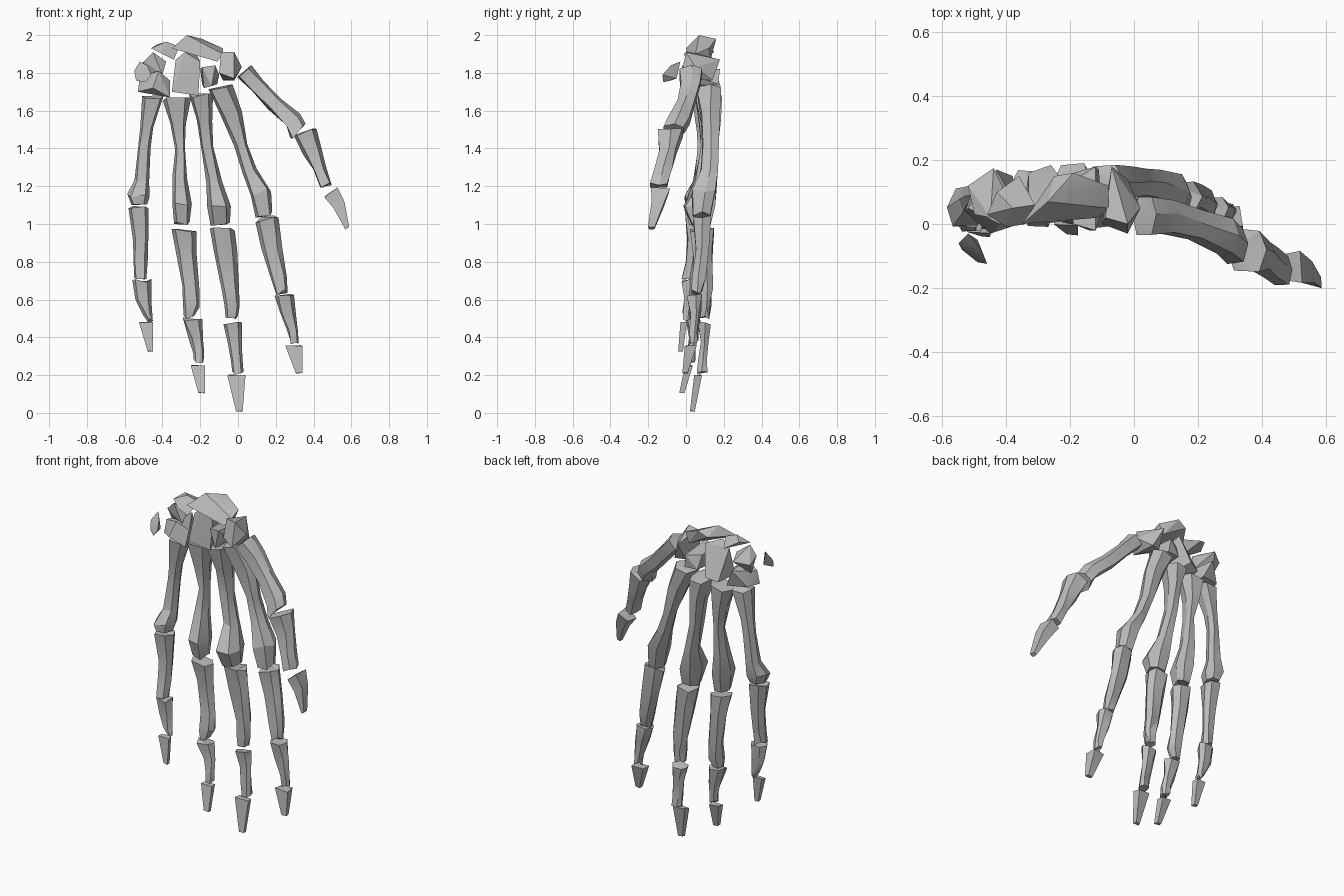
import bpy, bmesh, math, random
from mathutils import Vector

random.seed(4)
if "Cube" in bpy.data.objects:
    bpy.data.objects.remove(bpy.data.objects["Cube"], do_unlink=True)

mat = bpy.data.materials.new("bone_grey")
mat.use_nodes = True
GREY = (0.5, 0.5, 0.5, 1)
mat.diffuse_color = GREY
mat.node_tree.nodes["Principled BSDF"].inputs["Base Color"].default_value = GREY

# Cross-sections, as (across, depth); depth -1 is the palm side
HEX = [(-.7, -1), (.6, -1), (1, .1), (.6, 1), (-.5, 1), (-1, 0)]
QUAD = [(-1, -.8), (1, -1), (.8, 1), (-.8, .8)]


def finish(name, bm):
    bmesh.ops.recalc_face_normals(bm, faces=bm.faces)
    me = bpy.data.meshes.new(name)
    bm.to_mesh(me)
    bm.free()
    me.materials.append(mat)
    ob = bpy.data.objects.new(name, me)
    bpy.context.collection.objects.link(ob)
    bpy.ops.object.select_all(action='DESELECT')
    ob.select_set(True)
    bpy.context.view_layer.objects.active = ob
    bpy.ops.object.shade_smooth_by_angle(angle=math.radians(22))


def bone(name, *rows, tilt=0, section=HEX, jitter=.006):
    """Loft through rows of (x min, x max, y min, y max, z); tilt turns each row about y."""
    bm = bmesh.new()
    c, s = math.cos(math.radians(tilt)), math.sin(math.radians(tilt))
    rings = []
    for x0, x1, y0, y1, z in rows:
        w, d = (x1 - x0) / 2, (y1 - y0) / 2
        ring = []
        for u, v in section:
            j = [random.uniform(-jitter, jitter) for _ in range(3)]
            ring.append(bm.verts.new(((x0 + x1) / 2 + u * w * c + j[0] * .5,
                                      (y0 + y1) / 2 + v * d + j[1],
                                      z + u * w * s + j[2] * 2)))
        rings.append(ring)
    n = len(section)
    for a, b in zip(rings, rings[1:]):
        for i in range(n):
            bm.faces.new((a[i], a[(i + 1) % n], b[(i + 1) % n], b[i]))
    bm.faces.new(rings[0])
    bm.faces.new(rings[-1])
    bmesh.ops.triangulate(bm, faces=bm.faces)
    finish(name, bm)


def carpal(name, *points):
    """Chunky wrist bone: the hull of a few corners."""
    bm = bmesh.new()
    for p in points:
        bm.verts.new(p)
    bmesh.ops.convex_hull(bm, input=bm.verts)
    bmesh.ops.delete(bm, geom=[v for v in bm.verts if not v.link_faces], context='VERTS')
    finish(name, bm)


# Palm bones
bone("index_metacarpal", (-.16, -.03, .06, .185, 1.72), (-.09, .02, .08, .18, 1.58),
     (-.02, .05, .09, .17, 1.42), (.02, .10, .08, .165, 1.29),
     (.065, .175, .03, .15, 1.17), (.095, .185, .04, .13, 1.05), tilt=12)
bone("middle_metacarpal", (-.26, -.13, .05, .185, 1.68), (-.22, -.135, .08, .18, 1.55),
     (-.195, -.13, .09, .165, 1.40), (-.165, -.085, .07, .16, 1.23),
     (-.16, -.04, -.01, .15, 1.09), (-.145, -.04, .03, .13, 1.0))
bone("ring_metacarpal", (-.40, -.25, .05, .165, 1.66), (-.36, -.275, .07, .16, 1.53),
     (-.33, -.28, .08, .145, 1.40), (-.345, -.27, .05, .14, 1.24),
     (-.35, -.245, -.01, .13, 1.10), (-.335, -.255, .02, .11, 1.0))
bone("little_metacarpal", (-.51, -.39, .03, .14, 1.67), (-.515, -.45, .06, .13, 1.50),
     (-.53, -.465, .06, .125, 1.40), (-.55, -.47, .04, .12, 1.23),
     (-.585, -.47, -.01, .11, 1.15), (-.565, -.48, 0, .09, 1.10))

# First finger bones
bone("index_proximal", (.09, .215, .04, .13, 1.03), (.125, .235, .05, .12, .87),
     (.17, .26, .03, .10, .72), (.20, .265, .03, .08, .64), tilt=10)
bone("middle_proximal", (-.15, -.015, .05, .145, .97), (-.125, -.005, .07, .14, .85),
     (-.085, .005, .08, .14, .66), (-.07, .01, .07, .13, .57), (-.065, 0, .08, .125, .505))
bone("ring_proximal", (-.35, -.22, .02, .115, .97), (-.325, -.22, .04, .11, .84),
     (-.295, -.205, .04, .10, .66), (-.29, -.2, .02, .09, .57), (-.285, -.23, .03, .08, .51))
bone("little_proximal", (-.58, -.47, -.005, .09, 1.09), (-.555, -.475, .01, .07, .92),
     (-.555, -.48, 0, .06, .81), (-.55, -.485, -.02, .045, .715))

# Middle finger bones
bone("index_intermediate", (.195, .295, .01, .085, .625), (.22, .305, .02, .075, .53),
     (.26, .32, .02, .06, .43), (.275, .32, .02, .065, .375))
bone("middle_intermediate", (-.08, .02, .06, .13, .475), (-.05, .02, .075, .12, .37),
     (-.035, .025, .07, .105, .28), (-.03, .03, .06, .11, .21))
bone("ring_intermediate", (-.295, -.19, .005, .075, .495), (-.255, -.185, .02, .065, .39),
     (-.235, -.18, .01, .05, .32), (-.235, -.18, 0, .05, .275))
bone("little_intermediate", (-.56, -.46, -.02, .05, .70), (-.54, -.46, -.005, .04, .61),
     (-.505, -.455, -.015, .03, .53), (-.48, -.45, -.02, .02, .495))

# Finger tips
for name, top, tip in [
        ("index_tip", (.25, .34, -.005, .055, .355), (.305, .34, -.02, .01, .21)),
        ("middle_tip", (-.055, .04, .045, .085, .20), (-.01, .025, .02, .045, .01)),
        ("ring_tip", (-.25, -.175, -.005, .035, .25), (-.21, -.175, -.035, -.01, .105)),
        ("little_tip", (-.525, -.45, -.03, .005, .48), (-.48, -.45, -.04, -.015, .325))]:
    bone(name, top, tip, section=QUAD, jitter=.002)

# Thumb
bone("thumb_metacarpal", (-.02, .085, -.03, .085, 1.805), (.06, .15, -.03, .075, 1.73),
     (.15, .24, -.05, .045, 1.63), (.24, .34, -.09, .015, 1.545),
     (.265, .37, -.12, -.01, 1.49), tilt=43)
bone("thumb_proximal", (.29, .42, -.15, -.02, 1.485), (.345, .445, -.14, -.05, 1.39),
     (.395, .465, -.165, -.08, 1.29), (.43, .50, -.19, -.10, 1.20), tilt=22)
bone("thumb_tip", (.45, .535, -.185, -.085, 1.17), (.50, .57, -.185, -.115, 1.10),
     (.565, .59, -.2, -.165, .975), tilt=35, section=QUAD, jitter=.002)

# Wrist bones
carpal("trapezium", (-.09, .02, 1.91), (-.02, .0, 1.91), (.02, .05, 1.83), (-.02, -.03, 1.77),
       (-.10, .0, 1.80), (-.07, .18, 1.87), (-.02, .14, 1.76), (-.08, .12, 1.76))
carpal("trapezoid", (-.19, .0, 1.83), (-.12, -.02, 1.84), (-.10, .03, 1.79), (-.14, -.02, 1.73),
       (-.18, .02, 1.72), (-.2, .13, 1.82), (-.12, .18, 1.82), (-.11, .17, 1.74),
       (-.19, .16, 1.74))
carpal("capitate", (-.35, .02, 1.70), (-.21, .03, 1.68), (-.2, .04, 1.86), (-.33, .05, 1.87),
       (-.28, .04, 1.91), (-.26, .185, 1.72), (-.33, .16, 1.70), (-.22, .13, 1.90))
carpal("hamate", (-.53, .04, 1.70), (-.45, -.03, 1.72), (-.36, .0, 1.67), (-.36, .04, 1.76),
       (-.42, .0, 1.81), (-.52, .05, 1.78), (-.38, .15, 1.69), (-.43, .17, 1.80),
       (-.5, .12, 1.70))
carpal("triquetrum", (-.5, .03, 1.86), (-.45, .02, 1.91), (-.38, .05, 1.86), (-.40, .03, 1.79),
       (-.5, .08, 1.77), (-.44, .175, 1.86), (-.52, .12, 1.84))
carpal("lunate", (-.46, .03, 1.93), (-.40, -.01, 1.90), (-.34, .0, 1.87), (-.31, .06, 1.94),
       (-.38, .05, 1.965), (-.43, .10, 1.95), (-.36, .15, 1.91))
carpal("scaphoid", (-.35, .0, 1.93), (-.27, .07, 2.0), (-.19, .16, 1.98), (-.08, .12, 1.93),
       (-.08, .05, 1.90), (-.11, .02, 1.86), (-.23, .04, 1.90), (-.25, .15, 1.95),
       (-.11, .13, 1.87))
carpal("pisiform", (-.55, -.06, 1.81), (-.52, -.03, 1.86), (-.48, -.08, 1.84),
       (-.46, -.125, 1.79), (-.49, -.12, 1.75), (-.54, -.08, 1.76), (-.49, -.05, 1.77))
